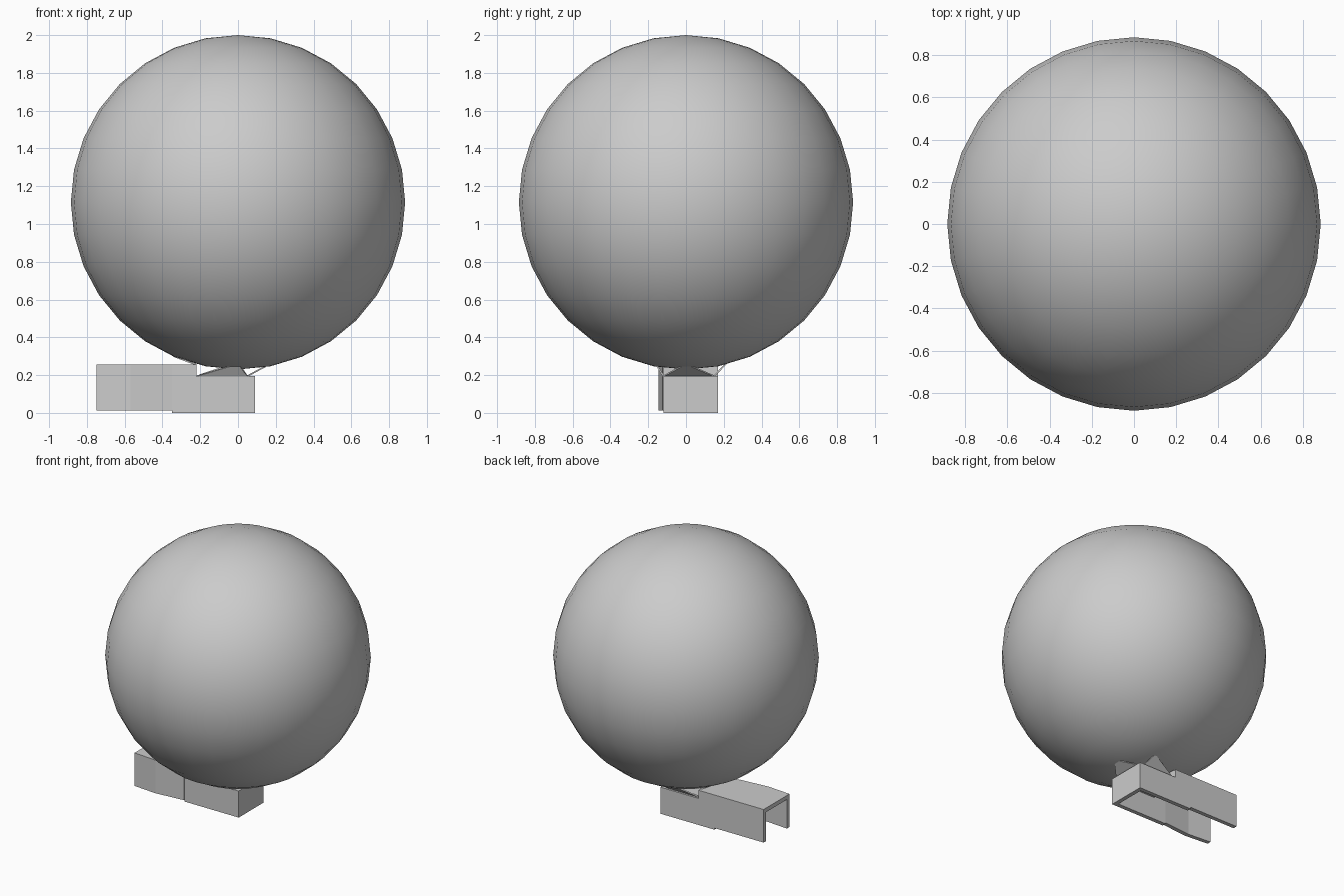
import bpy, bmesh

cube = bpy.data.objects.get("Cube")
if cube:
    bpy.data.objects.remove(cube, do_unlink=True)

# One plain grey for the whole model
grey = bpy.data.materials.new("plain grey")
grey.use_nodes = True
colour = (0.6, 0.6, 0.6, 1)
grey.diffuse_color = colour
grey.node_tree.nodes["Principled BSDF"].inputs["Base Color"].default_value = colour


def finish(name, bm):
    bmesh.ops.recalc_face_normals(bm, faces=bm.faces)
    mesh = bpy.data.meshes.new(name)
    bm.to_mesh(mesh)
    bm.free()
    mesh.materials.append(grey)
    obj = bpy.data.objects.new(name, mesh)
    bpy.context.collection.objects.link(obj)
    return obj


def prism(name, plan, low, high):
    """Upright solid over a plan outline."""
    bm = bmesh.new()
    base = bm.faces.new([bm.verts.new((x, y, low)) for x, y in plan])
    top = bmesh.ops.extrude_face_region(bm, geom=[base])["geom"]
    for v in top:
        if isinstance(v, bmesh.types.BMVert):
            v.co.z = high
    return finish(name, bm)


def box(name, x0, x1, y0, y1, low, high):
    return prism(name, [(x0, y0), (x1, y0), (x1, y1), (x0, y1)], low, high)


def flap(name, a, b, tip):
    """Thin triangular brace reaching up into the ball."""
    bm = bmesh.new()
    bm.faces.new([bm.verts.new(p) for p in (a, b, tip)])
    obj = finish(name, bm)
    mod = obj.modifiers.new("thickness", "SOLIDIFY")
    mod.thickness = 0.008
    mod.offset = 0


# Large smooth ball
bm = bmesh.new()
bmesh.ops.create_uvsphere(bm, u_segments=32, v_segments=16, radius=0.885)
bmesh.ops.translate(bm, verts=bm.verts, vec=(0, 0, 1.115))
for f in bm.faces:
    f.smooth = True
finish("ball", bm)

# Low closed section of the channel, open underneath
T = 0.03
FRONT, BACK, END, SEAM, STEP = -0.12, 0.17, 0.09, -0.35, -0.22
LOW, HIGH = 0.195, 0.255
box("low_roof", STEP, END, FRONT, BACK, LOW - T, LOW)
box("end_wall", END - T, END, FRONT, BACK, 0, LOW)
for side, y in (("front", FRONT), ("back", BACK - T)):
    box(side + "_low_wall", SEAM, END, y, y + T, 0, LOW)
    box(side + "_step_wall", SEAM, STEP, y, y + T, LOW, HIGH)

# Tall open section, with its front wall bowed outwards
bow = [(SEAM, FRONT - 0.005), (-0.57, -0.145), (-0.75, -0.13)]
inner = [(x, y + T) for x, y in bow]
prism("front_tall_wall", bow + inner[::-1], 0.012, HIGH)
box("back_tall_wall", -0.75, SEAM, BACK - T, BACK, 0.012, HIGH)
prism("tall_roof", bow + [(-0.75, BACK), (SEAM, BACK)], HIGH - T, HIGH)
box("step_roof", SEAM, STEP, FRONT, BACK, HIGH - T, HIGH)
box("step_riser", STEP - T, STEP, FRONT, BACK, LOW - T, HIGH)

# Four triangular braces flaring out to the ball
RIM = 0.05
flap("front_brace", (STEP, FRONT, LOW), (RIM, FRONT, LOW), (0, -0.16, 0.26))
flap("back_brace", (STEP, 0.15, LOW), (RIM, 0.15, LOW), (0, 0.22, 0.27))
flap("left_brace", (RIM, FRONT, LOW), (RIM, 0.15, LOW), (0.17, 0, 0.26))
flap("right_brace", (STEP, FRONT, HIGH), (STEP, 0.15, HIGH), (-0.34, 0, 0.3))
box("brace_base", STEP, RIM, FRONT, 0.15, LOW - 0.005, LOW + 0.004)
